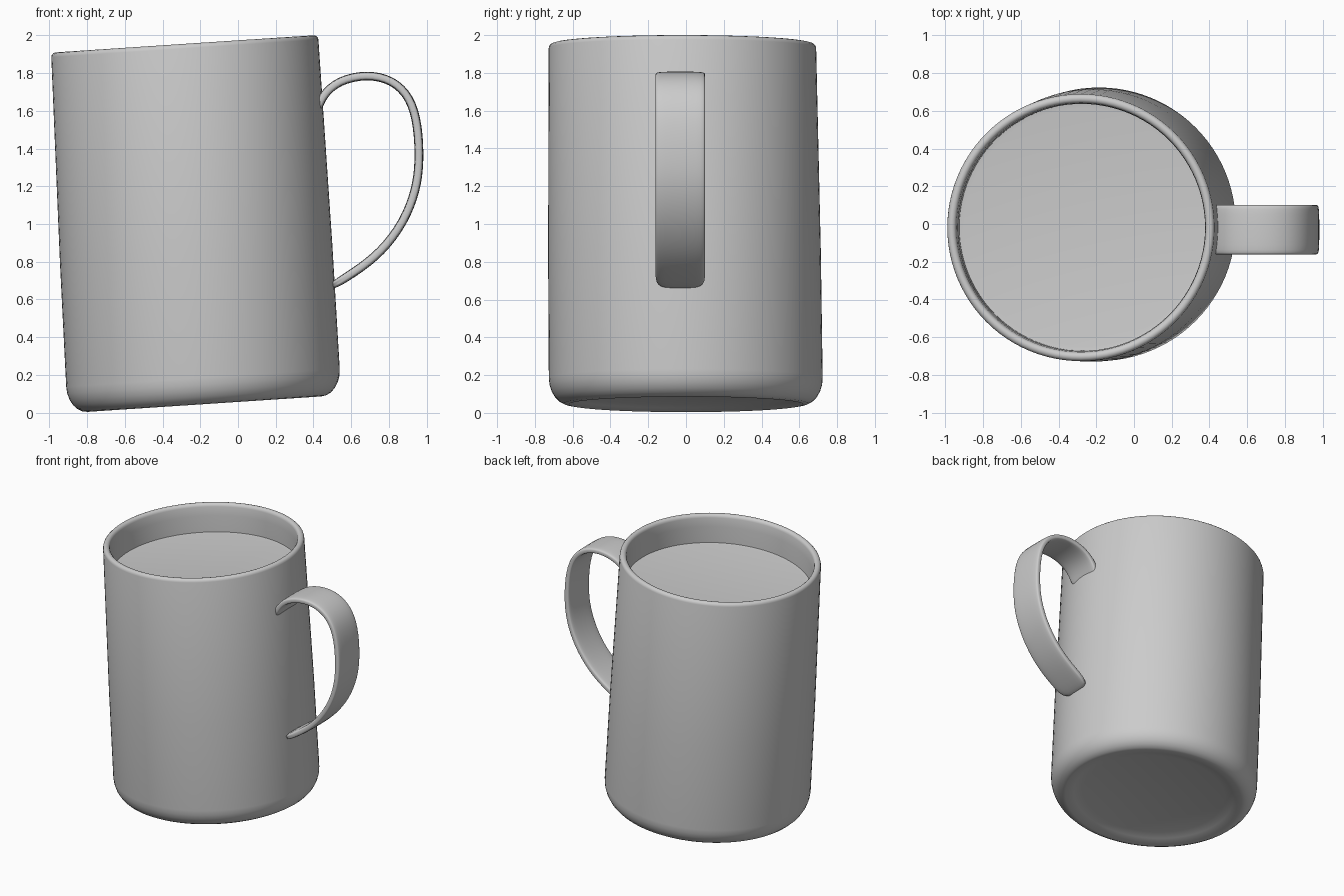
import bpy, bmesh, math
from mathutils import Matrix, Vector

cube = bpy.data.objects.get("Cube")
if cube:
    bpy.data.objects.remove(cube, do_unlink=True)

grey = bpy.data.materials.new("plain grey")
grey.use_nodes = True
colour = (0.6, 0.6, 0.6, 1)
grey.diffuse_color = colour
grey.node_tree.nodes["Principled BSDF"].inputs["Base Color"].default_value = colour

# Leaning cup: the axis drifts to the right side while the base and rim slope
LEAN = Matrix(((1, 0, -0.055, -0.178),
               (0, 1, -0.010, 0),
               (0.066, 0, 1, 0.045),
               (0, 0, 0, 1)))


def finish(name, bm):
    bmesh.ops.recalc_face_normals(bm, faces=bm.faces)
    mesh = bpy.data.meshes.new(name)
    bm.to_mesh(mesh)
    bm.free()
    mesh.materials.append(grey)
    obj = bpy.data.objects.new(name, mesh)
    bpy.context.collection.objects.link(obj)
    bpy.ops.object.select_all(action="DESELECT")
    obj.select_set(True)
    bpy.context.view_layer.objects.active = obj
    return obj


def lathe(name, profile, segments=96):
    bm = bmesh.new()
    verts = [bm.verts.new((r, 0, h)) for r, h in profile]
    edges = [bm.edges.new(pair) for pair in zip(verts, verts[1:])]
    bmesh.ops.spin(bm, geom=verts + edges, cent=(0, 0, 0), axis=(0, 0, 1),
                   angle=math.tau, steps=segments, use_duplicate=False)
    bmesh.ops.remove_doubles(bm, verts=bm.verts, dist=0.0005)
    bm.transform(LEAN)
    obj = finish(name, bm)
    bpy.ops.object.shade_smooth_by_angle(angle=math.radians(45))
    return obj


# Cup wall with hollowed underside, rounded foot and rounded lip
foot = [(0.62 + 0.105 * math.sin(a), 0.14 - 0.14 * math.cos(a))
        for a in (math.radians(15 * i) for i in range(7))]
lip = [(0.684 + 0.024 * math.cos(a), 1.886 + 0.024 * math.sin(a))
       for a in (math.radians(30 * i) for i in range(7))]
lathe("cup_body", [(0, 0.035), (0.5, 0.032), (0.56, 0.018)] + foot
      + [(0.722, 0.8)] + lip + [(0.655, 1.82), (0.655, 1.66)])

# Filled surface inside the cup
lathe("drink_surface", [(0, 1.69), (0.63, 1.69), (0.66, 1.695)])

# Ribbon handle: a rounded flat section swept along a loop in the x-z plane
path = [Vector((x, 0, z)) for x, z in (
    (0.41, 1.58), (0.445, 1.68), (0.53, 1.76), (0.68, 1.795), (0.82, 1.765),
    (0.915, 1.67), (0.955, 1.52), (0.963, 1.33), (0.945, 1.18), (0.88, 1.01),
    (0.76, 0.85), (0.62, 0.745), (0.48, 0.66))]
half_w, half_t, mid_y = 0.132, 0.024, -0.03
section = [(sx * half_w * a, sy * half_t * b) for sx, sy, a, b in (
    (1, 1, 0.9, 1), (1, 1, 1, 0.6), (1, -1, 1, 0.6), (1, -1, 0.9, 1),
    (-1, -1, 0.9, 1), (-1, -1, 1, 0.6), (-1, 1, 1, 0.6), (-1, 1, 0.9, 1))]
bm = bmesh.new()
rings = []
for i, p in enumerate(path):
    along = path[min(i + 1, len(path) - 1)] - path[max(i - 1, 0)]
    normal = Vector((0, 1, 0)).cross(along).normalized()
    rings.append([bm.verts.new(p + normal * t + Vector((0, mid_y + w, 0)))
                  for w, t in section])
for a, b in zip(rings, rings[1:]):
    for k in range(len(section)):
        n = (k + 1) % len(section)
        bm.faces.new((a[k], a[n], b[n], b[k]))
bm.faces.new(rings[0])
bm.faces.new(rings[-1])
handle = finish("handle", bm)
sub = handle.modifiers.new("smooth", "SUBSURF")
sub.levels = sub.render_levels = 2
bpy.ops.object.shade_smooth()
